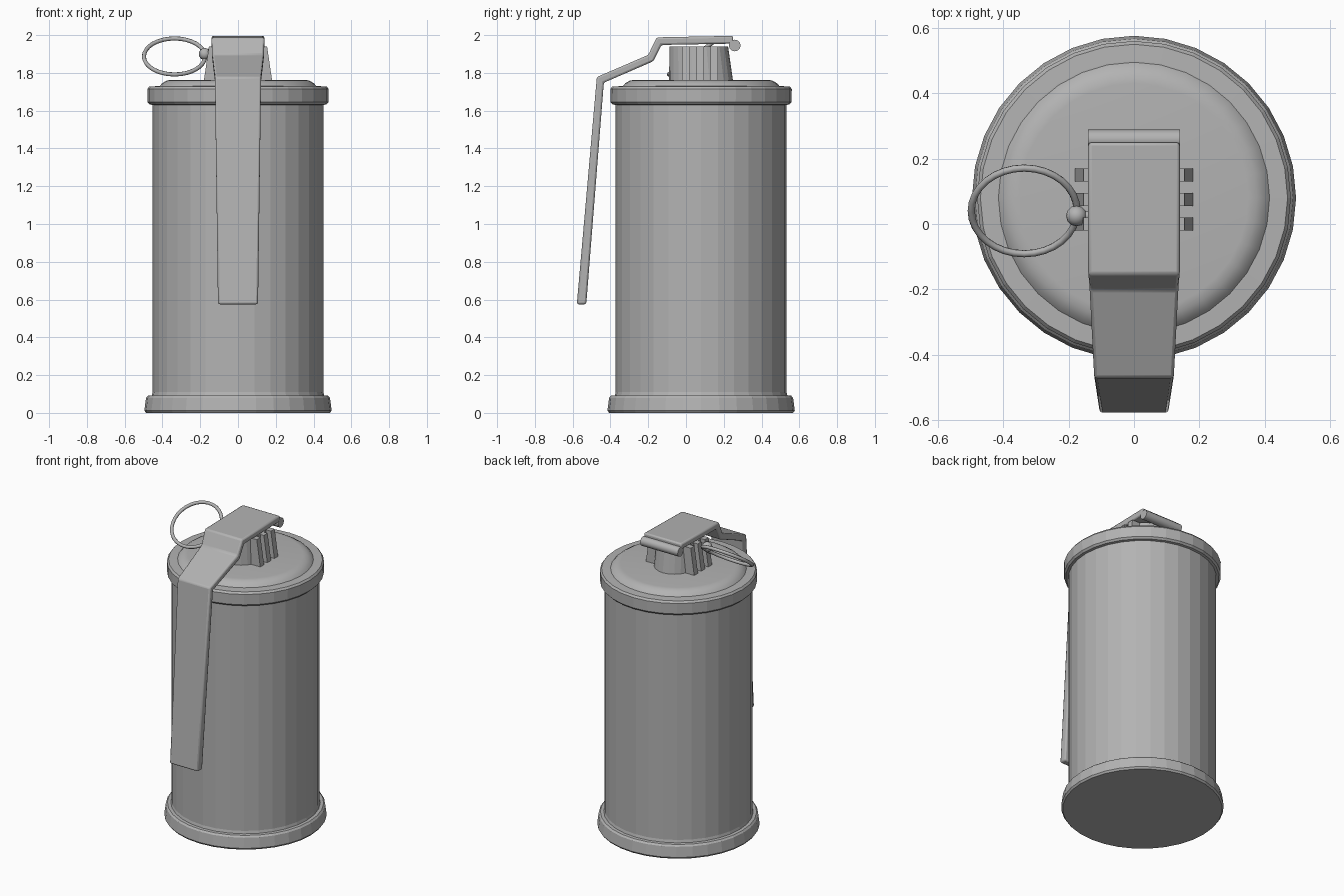
import bpy, bmesh
from math import sin, cos, pi, radians
from mathutils import Matrix, Vector

cube = bpy.data.objects.get("Cube")
if cube:
    bpy.data.objects.remove(cube)

GREY = (0.45, 0.45, 0.45, 1)
metal = bpy.data.materials.new("grey metal")
metal.use_nodes = True
metal.diffuse_color = GREY
metal.node_tree.nodes["Principled BSDF"].inputs["Base Color"].default_value = GREY

AXIS_Y = 0.08  # centre line of the can


def finish(name, bm, bevel=0, smooth=None):
    bmesh.ops.recalc_face_normals(bm, faces=bm.faces)
    mesh = bpy.data.meshes.new(name)
    bm.to_mesh(mesh)
    bm.free()
    mesh.materials.append(metal)
    ob = bpy.data.objects.new(name, mesh)
    bpy.context.collection.objects.link(ob)
    if bevel:
        mod = ob.modifiers.new("bevel", "BEVEL")
        mod.width = bevel
        mod.segments = 2
        mod.limit_method = "ANGLE"
    if smooth:
        bpy.ops.object.select_all(action="DESELECT")
        ob.select_set(True)
        bpy.context.view_layer.objects.active = ob
        bpy.ops.object.shade_smooth_by_angle(angle=radians(smooth))
    return ob


def loft(sections, closed=False):
    """Bridge equal-length loops of points, capping the ends unless closed."""
    bm = bmesh.new()
    loops = [[bm.verts.new(p) for p in s] for s in sections]
    n = len(loops[0])
    pairs = list(zip(loops, loops[1:]))
    if closed:
        pairs.append((loops[-1], loops[0]))
    else:
        bm.faces.new(loops[0])
        bm.faces.new(loops[-1])
    for a, b in pairs:
        for i in range(n):
            j = (i + 1) % n
            bm.faces.new((a[i], a[j], b[j], b[i]))
    return bm


def ellipse(rx, ry, cy, z, n):
    return [(rx * cos(2 * pi * i / n), cy + ry * sin(2 * pi * i / n), z) for i in range(n)]


def lathe(name, profile, smooth=None):
    return finish(name, loft([ellipse(r, r, AXIS_Y, z, 32) for r, z in profile]), smooth=smooth)


# Can: base rim, straight wall, top rim and raised lid
lathe("base_rim", [(0.487, 0), (0.496, 0.012), (0.487, 0.08), (0.477, 0.091), (0.45, 0.093)])
lathe("can_wall", [(0.46, 0.08), (0.452, 0.11), (0.452, 1.63), (0.46, 1.645)])
lathe("top_rim", [(0.45, 1.63), (0.468, 1.633), (0.479, 1.645), (0.48, 1.715),
                  (0.47, 1.728), (0.42, 1.73)])
lathe("lid", [(0.42, 1.70), (0.415, 1.73), (0.402, 1.745), (0.376, 1.76), (0.35, 1.763)], smooth=30)

# Fuse neck, tapered towards the top
finish("fuse_neck", loft([ellipse(0.14, 0.17, AXIS_Y, 1.75, 24),
                          ellipse(0.13, 0.155, 0.068, 1.94, 24)]))

# Grip ribs on both sides of the neck
for side, label in ((1, "left"), (-1, "right")):
    for i in range(3):
        y = 0.075 * i
        sections = []
        for x, z in ((0.182, 1.75), (0.154, 1.94)):
            sections.append([(side * a, y + b, z) for a, b in
                             ((0.08, -0.02), (x, -0.02), (x, 0.02), (0.08, 0.02))])
        finish(f"neck_rib_{label}_{i + 1}", loft(sections))

# Safety lever: outer (y, z), inner (y, z), half width
stations = [((0.25, 1.996), (0.25, 1.955), 0.14),
            ((-0.155, 1.988), (-0.13, 1.948), 0.14),
            ((-0.2, 1.895), (-0.172, 1.862), 0.136),
            ((-0.472, 1.778), (-0.435, 1.748), 0.122),
            ((-0.578, 0.575), (-0.528, 0.575), 0.106)]
finish("safety_lever", loft([[(-w, *o), (w, *o), (w, *i), (-w, *i)] for o, i, w in stations]),
       bevel=0.01, smooth=30)


def rod(name, start, end, radius, sides):
    start, end = Vector(start), Vector(end)
    bm = bmesh.new()
    turn = Vector((0, 0, 1)).rotation_difference(end - start).to_matrix().to_4x4()
    bmesh.ops.create_cone(bm, cap_ends=True, segments=sides, radius1=radius, radius2=radius,
                          depth=(end - start).length,
                          matrix=Matrix.Translation((start + end) / 2) @ turn)
    return finish(name, bm, smooth=40)


# Rolled hinge at the back of the lever, and the pin across the neck
rod("lever_hinge", (-0.14, 0.258, 1.945), (0.14, 0.258, 1.945), 0.031, 12)
rod("safety_pin", (-0.18, 0.025, 1.9), (0.1, 0.025, 1.9), 0.015, 10)

# Bead on the pin end
bm = bmesh.new()
bmesh.ops.create_uvsphere(bm, u_segments=12, v_segments=8, radius=0.032,
                          matrix=Matrix.Translation((-0.176, 0.025, 1.9)))
finish("pin_bead", bm, smooth=40)

# Tilted pull ring threaded through the bead
R, r, N = 0.162, 0.011, 32
place = Matrix.Translation((-0.336, 0.04, 1.887)) @ Matrix.Rotation(radians(36), 4, "X")
sections = []
for i in range(N):
    a = 2 * pi * i / N
    sections.append([place @ Vector(((R + r * cos(t)) * cos(a), (R + r * cos(t)) * sin(a), r * sin(t)))
                     for t in (2 * pi * k / 8 for k in range(8))])
finish("pull_ring", loft(sections, closed=True), smooth=50)
